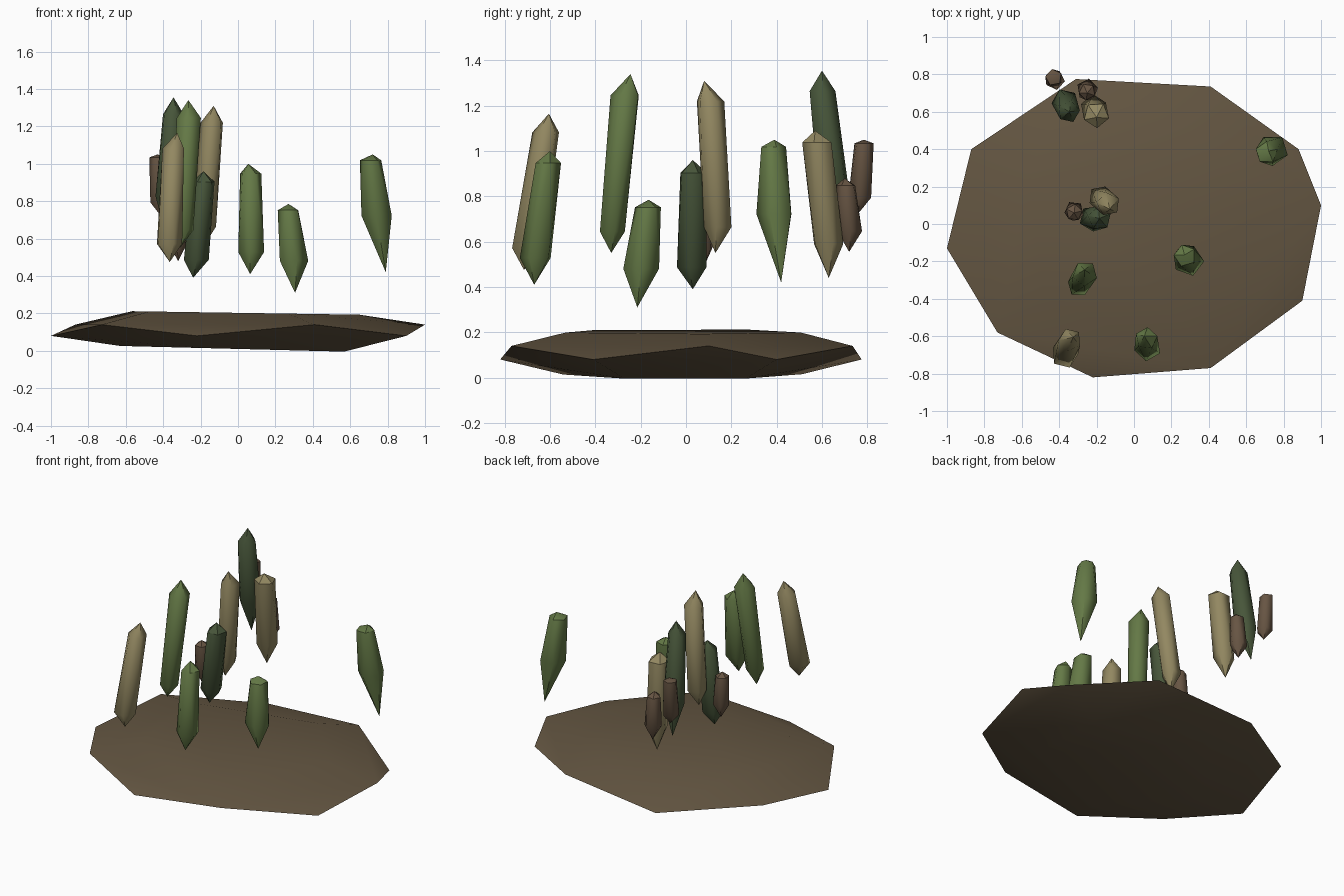
import bpy, bmesh
from math import cos, sin, tau, radians
from mathutils import Vector

default = bpy.data.objects.get("Cube")
if default:
    bpy.data.objects.remove(default, do_unlink=True)


def make_material(name, rgb):
    mat = bpy.data.materials.new(name)
    mat.use_nodes = True
    colour = (*rgb, 1)
    mat.diffuse_color = colour
    bsdf = next(n for n in mat.node_tree.nodes if n.type == "BSDF_PRINCIPLED")
    bsdf.inputs["Base Color"].default_value = colour
    return mat


earth = make_material("earth brown", (.127, .093, .054))
moss = make_material("moss green", (.127, .19, .061))
forest = make_material("forest green", (.063, .092, .042))
sand = make_material("sandy tan", (.29, .245, .12))
bark = make_material("bark brown", (.135, .09, .056))


def hull_object(name, points, material):
    """Wrap points in a faceted convex shell that softens only shallow edges."""
    bm = bmesh.new()
    verts = [bm.verts.new(p) for p in points]
    result = bmesh.ops.convex_hull(bm, input=verts)
    loose = {g for g in result["geom_interior"] + result["geom_unused"]
             if isinstance(g, bmesh.types.BMVert)}
    bmesh.ops.delete(bm, geom=list(loose), context="VERTS")
    bmesh.ops.recalc_face_normals(bm, faces=bm.faces)
    for face in bm.faces:
        face.smooth = True
    mesh = bpy.data.meshes.new(name)
    bm.to_mesh(mesh)
    bm.free()
    mesh.set_sharp_from_angle(angle=radians(38))
    mesh.materials.append(material)
    obj = bpy.data.objects.new(name, mesh)
    bpy.context.collection.objects.link(obj)
    return obj


def ring(centre, radius, turn):
    return [centre + Vector((cos(turn + k * tau / 5), sin(turn + k * tau / 5), 0)) * radius
            for k in range(5)]


def crystal(name, material, tip, foot, radii, shift=(0, 0), levels=(.91, .17), turn=0):
    """Five-sided shard: a point at each end and two staggered rings between."""
    tip, foot = Vector(tip), Vector(foot)
    points = [tip, foot]
    for i, (level, radius) in enumerate(zip(levels, radii)):
        centre = foot.lerp(tip, level) + Vector((*shift, 0))
        points += ring(centre, radius, turn + i * tau / 10)
    hull_object(name, points, material)


# Ground slab: flattened twelve-sided stone with a zigzag rim
high_rim = [(1, .1), (.41, .735), (-.87, .4), (-.73, -.58), (.41, -.77)]
low_rim = [(.9, -.41), (.88, .4), (-.31, .775), (-1, -.13), (-.22, -.82)]
slab = [(x, y, .14) for x, y in high_rim] + [(x, y, .08) for x, y in low_rim]
slab += [(x * .65, y * .69, .203 - .01 * x) for x, y in high_rim]
slab += [(x * .63, y * .66, .01 - .016 * x) for x, y in low_rim]
hull_object("ground_slab", slab, earth)

# Green shards
crystal("green_shard_left", moss, (.72, .39, 1.05), (.79, .42, .42),
        (.06, .085), (-.015, -.01), (.95, .48), .3)
crystal("green_shard_short", moss, (.27, -.165, .785), (.305, -.215, .31),
        (.06, .083), (0, 0), (.93, .36), .6)
crystal("green_shard_front", moss, (.055, -.6, 1), (.065, -.67, .41),
        (.06, .073), (.01, -.005), (.91, .2), .2)
crystal("green_shard_tall", moss, (-.265, -.245, 1.34), (-.31, -.33, .55),
        (.068, .06), (.008, -.01), (.88, .12), .9)

# Dark green shards
crystal("dark_shard_middle", forest, (-.185, .03, .96), (-.24, .03, .39),
        (.064, .07), (.006, 0), (.9, .17), .4)
crystal("dark_shard_back", forest, (-.345, .6, 1.355), (-.38, .69, .6),
        (.06, .072), (0, -.01), (.88, .3), .1)

# Tan shards
crystal("tan_shard_front", sand, (-.325, -.605, 1.165), (-.365, -.715, .475),
        (.062, .073), (-.012, 0), (.88, .14), .7)
crystal("tan_shard_middle", sand, (-.13, .08, 1.31), (-.19, .13, .55),
        (.064, .064), (0, .02), (.88, .15), .5)
crystal("tan_shard_back", sand, (-.2, .57, 1.09), (-.22, .63, .44),
        (.07, .07), (0, .008), (.92, .23), 1)

# Small brown shards
crystal("brown_shard_middle", bark, (-.32, .06, .79), (-.32, .075, .48),
        (.045, .053), (0, 0), (.9, .3), .2)
crystal("brown_shard_inner", bark, (-.25, .7, .88), (-.25, .72, .555),
        (.045, .058), (0, .005), (.9, .28), .8)
crystal("brown_shard_outer", bark, (-.43, .785, 1.05), (-.42, .765, .73),
        (.045, .053), (0, 0), (.95, .2), .5)
